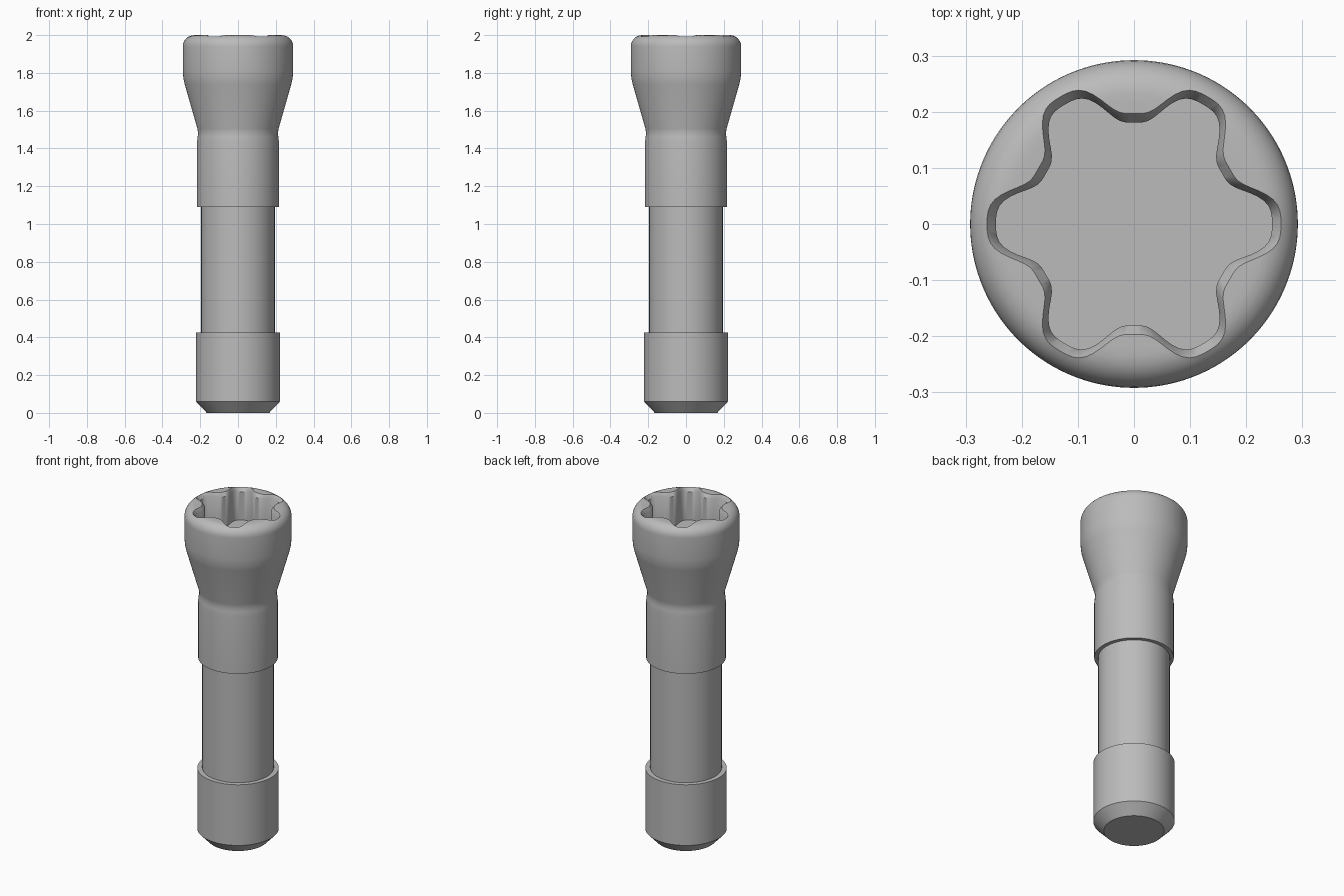
import bpy, bmesh
from math import cos, sin, pi, sqrt, radians

cube = bpy.data.objects.get("Cube")
if cube:
    bpy.data.objects.remove(cube, do_unlink=True)

SEG = 144
ANGLES = [2 * pi * i / SEG for i in range(SEG)]
HEAD_R, ROUND = 0.292, 0.06      # head radius and its rounded shoulder
SOCKET_DEPTH = 0.2


def lobed(mid):
    """Six-lobed outline: radius for every angle."""
    return [mid + 0.0365 * cos(6 * a) - 0.004 * cos(18 * a) for a in ANGLES]


def shoulder(r):
    """Height of the rounded top surface at radius r."""
    d = min(max(r - (HEAD_R - ROUND), 0), ROUND)
    return 2 - ROUND + sqrt(ROUND ** 2 - d ** 2)


def circle(r, z):
    return [(r, z)] * SEG


# Outer profile: bevelled foot, lower collar, shaft, upper collar, flared head
profile = [(0.165, 0), (0.222, 0.06), (0.222, 0.425), (0.195, 0.425),
           (0.195, 1.09), (0.217, 1.09), (0.217, 1.43), (0.214, 1.46),
           (0.211, 1.48), (0.215, 1.505), (0.282, 1.74), (0.289, 1.77),
           (HEAD_R, 1.81)]
rings = [circle(r, z) for r, z in profile]

# Rounded shoulder blending from the round head to the lobed rim
rim = lobed(0.2295)
for k in range(9):
    t = 1 - cos(k / 8 * pi / 2)
    radii = [HEAD_R + (r - HEAD_R) * t for r in rim]
    rings.append([(r, shoulder(r)) for r in radii])

# Bevelled socket mouth, socket wall and floor
wall = lobed(0.2135)
rings.append([(r, shoulder(o) - 0.022) for r, o in zip(wall, rim)])
rings.append([(r, 2 - SOCKET_DEPTH) for r in wall])

bm = bmesh.new()
loops = [[bm.verts.new((r * cos(a), r * sin(a), z))
          for a, (r, z) in zip(ANGLES, ring)] for ring in rings]
for low, high in zip(loops, loops[1:]):
    for i in range(SEG):
        j = (i + 1) % SEG
        bm.faces.new((low[i], low[j], high[j], high[i]))
bm.faces.new(loops[0][::-1])     # underside
bm.faces.new(loops[-1])          # socket floor
mesh = bpy.data.meshes.new("socket_bit")
bm.to_mesh(mesh)
bm.free()

steel = bpy.data.materials.new("grey steel")
steel.use_nodes = True
colour = (0.5, 0.5, 0.5, 1)
steel.diffuse_color = colour
steel.node_tree.nodes["Principled BSDF"].inputs["Base Color"].default_value = colour
mesh.materials.append(steel)

socket = bpy.data.objects.new("socket_bit", mesh)
bpy.context.collection.objects.link(socket)
bpy.ops.object.select_all(action="DESELECT")
socket.select_set(True)
bpy.context.view_layer.objects.active = socket
bpy.ops.object.shade_smooth_by_angle(angle=radians(35))
